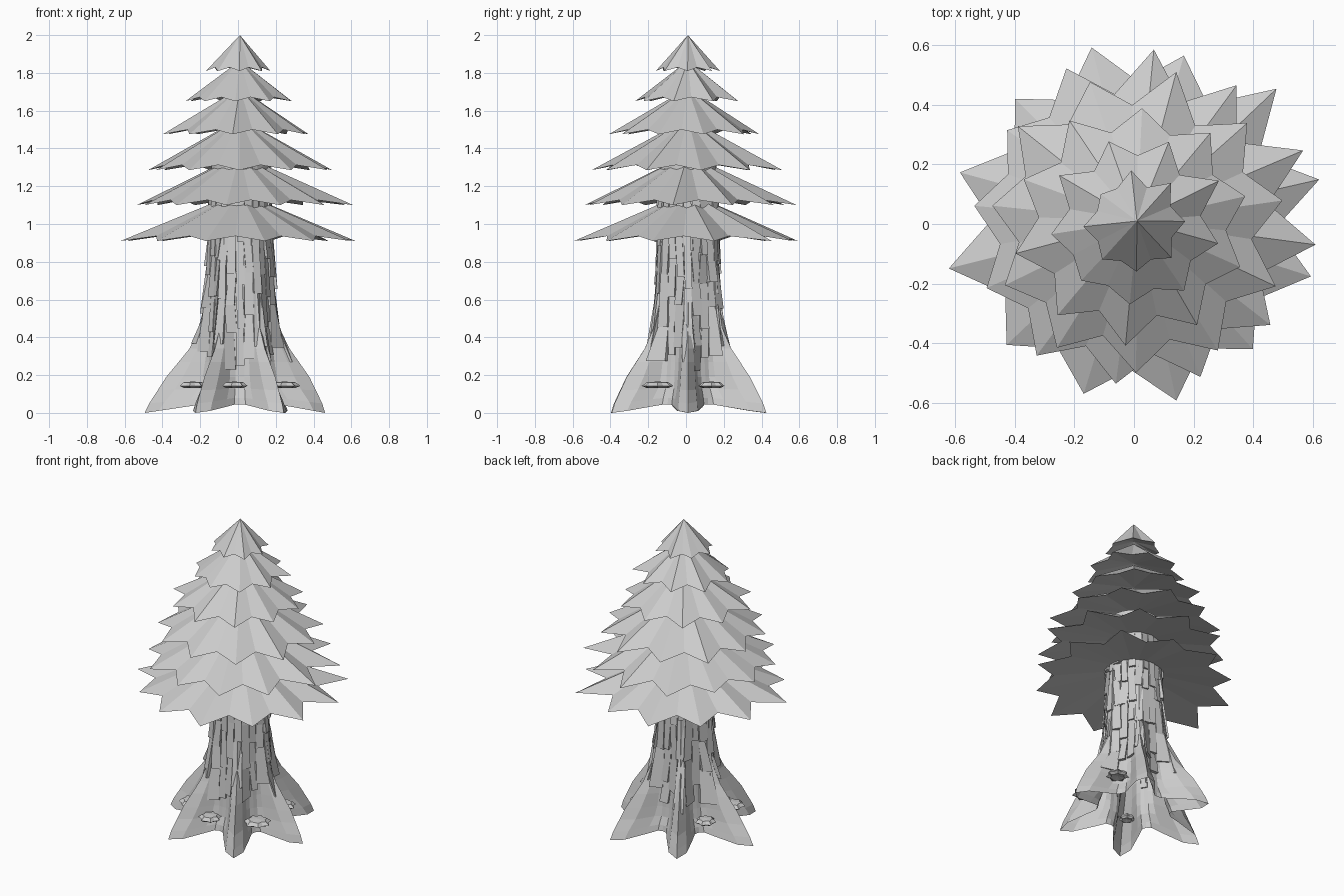
import bpy, math, random

if "Cube" in bpy.data.objects:
    bpy.data.objects.remove(bpy.data.objects["Cube"])

random.seed(4)
TAU = math.tau


def make(name, verts, faces):
    me = bpy.data.meshes.new(name)
    me.from_pydata(verts, [], faces)
    me.update()
    ob = bpy.data.objects.new(name, me)
    bpy.context.collection.objects.link(ob)
    return ob


def lerp_table(table, z):
    for (z0, r0), (z1, r1) in zip(table, table[1:]):
        if z <= z1:
            t = max(0, (z - z0) / (z1 - z0))
            return r0 + (r1 - r0) * t
    return table[-1][1]


# Foliage tiers: folded star cones with a hollow underside
def tier(name, radii, offset, z_tip, z_top):
    h, n = z_top - z_tip, len(radii)
    mean = sum(radii) / n
    verts = [(0.01, 0.01, z_top), (0.01, 0.01, z_tip + 0.38 * h)]
    for i in range(2 * n):
        a = math.radians(offset) + TAU * i / (2 * n)
        if i % 2 == 0:
            r, z = radii[i // 2], z_tip
        else:
            r, z = mean * random.uniform(0.77, 0.81), z_tip + 0.1 * h
        verts.append((r * math.cos(a), r * math.sin(a), z))
    faces = []
    for i in range(2 * n):
        a, b = 2 + i, 2 + (i + 1) % (2 * n)
        faces += [(0, a, b), (1, b, a)]
    make(name, verts, faces)


TIERS = [([.64, .66, .59, .61, .58, .61, .64, .59, .595, .61, .58, .62], 13.5, 0.91, 1.17),
         ([.62, .58, .59, .57, .53, .54, .54, .55, .54, .56, .57, .614], 23.5, 1.10, 1.37),
         ([.505, .51, .53, .50, .51, .48, .48, .49, .50, .51, .52], 9, 1.285, 1.56),
         ([.385, .40, .39, .41, .40, .41, .40, .41, .40, .385], 14, 1.475, 1.72),
         ([.32, .30, .29, .30, .28, .26, .27, .28, .29], 27, 1.65, 1.865),
         ([.172, .185, .18, .15, .17, .16, .16, .17], 3, 1.81, 2.0)]
for k, t in enumerate(TIERS):
    tier(f"foliage_tier_{k + 1}", *t)

# Trunk profile along root ridges and along the valleys between roots
RIDGE = [(0, .48), (.05, .46), (.19, .38), (.34, .265), (.45, .21), (.65, .183), (.95, .168),
         (1.33, .15)]
VALLEY = [(0, .215), (.05, .21), (.13, .19), (.3, .175), (.5, .165), (.65, .16), (.95, .158),
          (1.33, .15)]
ROOT_SCALE = [0.94, 1.0, 0.98, 1.05, 0.98, 0.97]


def surface(a, z, out=0.0):
    # roots are wedges at the ground and thin fins higher up
    w = abs(math.cos(3 * a)) ** (3.5 + 3.5 * min(1, z / 0.2))
    rv = lerp_table(VALLEY, z)
    rr = lerp_table(RIDGE, z)
    if z < 0.4:
        s = ROOT_SCALE[round(a / (TAU / 6)) % 6]
        rr *= 1 + (s - 1) * (1 - z / 0.4)
    r = rv + (rr - rv) * w + out
    zz = z + 0.045 * (1 - w) * max(0, 1 - z / 0.15)
    return (0.01 + r * math.cos(a), 0.01 + r * math.sin(a), zz)


# Trunk with six spreading roots, open at the base
COLS = 48
rows = [0, .05, .12, .19, .27, .34, .45, .65, .95, 1.33]
verts = [surface(TAU * c / COLS, z) for z in rows for c in range(COLS)]
faces = []
for r in range(len(rows) - 1):
    for c in range(COLS):
        d = (c + 1) % COLS
        faces.append((r * COLS + c, r * COLS + d, (r + 1) * COLS + d, (r + 1) * COLS + c))
make("trunk", verts, faces)

# Bark: staggered plates whose lower ends stand proud of the trunk
verts, faces = [], []
for c in range(24):
    z = 0.22 + random.uniform(0, 0.15)
    a0 = TAU * c / 24
    while z < 1.1:
        hgt = random.uniform(0.14, 0.3)
        half = random.uniform(0.1, 0.15)
        lean = random.uniform(-0.05, 0.05)
        b = len(verts)
        for zz, lo, hi, turn in ((z, .006, .022, -lean), (z + hgt, -.003, .01, lean)):
            for s in (-half, half):
                verts.append(surface(a0 + s + turn, zz, random.uniform(lo, hi)))
        for zz, turn in ((z, -lean), (z + hgt, lean)):
            for s in (-half, half):
                verts.append(surface(a0 + s + turn, zz, -0.006))
        for f in ((0, 1, 3, 2), (4, 5, 1, 0), (1, 5, 7, 3), (4, 0, 2, 6)):
            faces.append(tuple(b + i for i in f))
        z += hgt * random.uniform(0.85, 1.0)
make("bark_plates", verts, faces)


# Shelf fungi: small flat star-shaped plates between the roots
def fungus(name, x, y, rad):
    n = 14
    verts = [(x, y, 0.166), (x, y, 0.14)]
    for r_mul, z in ((0.7, 0.162), (1.0, 0.143), (0.7, 0.132)):
        for i in range(n):
            r = rad * r_mul * (1.0 if i % 2 == 0 else 0.78)
            a = TAU * i / n
            verts.append((x + r * math.cos(a), y + r * math.sin(a), z))
    faces = []
    p, q, s = 2, 2 + n, 2 + 2 * n
    for i in range(n):
        j = (i + 1) % n
        faces += [(0, p + i, p + j), (p + i, q + i, q + j, p + j),
                  (q + i, s + i, s + j, q + j), (1, s + j, s + i)]
    make(name, verts, faces)


for k, f in enumerate([(.245, -.15, .085), (-.02, -.26, .07), (.24, .135, .07),
                       (-.24, .14, .065), (-.13, -.22, .05), (-.24, -.14, .075)]):
    fungus(f"shelf_fungus_{k + 1}", *f)
